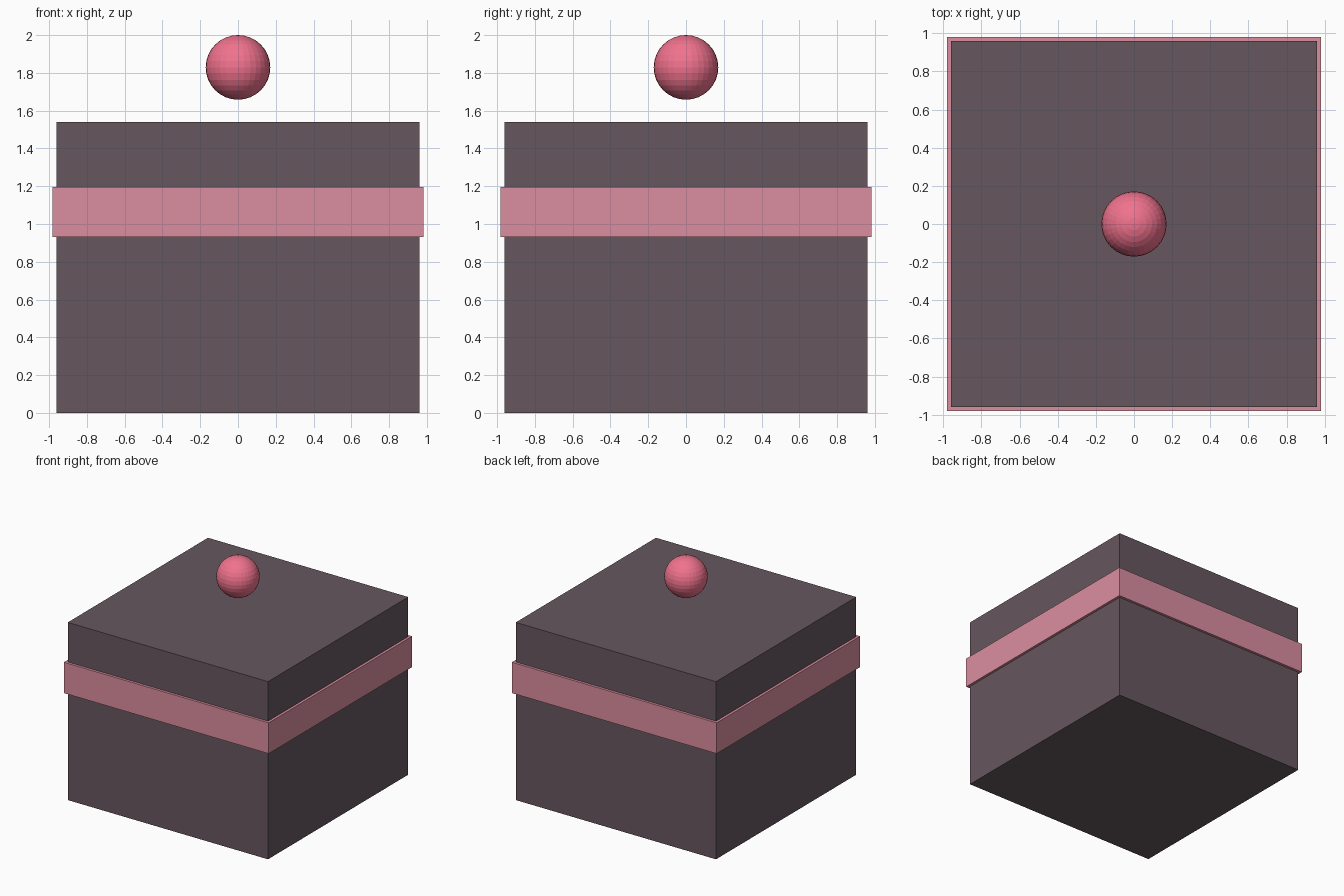
import bpy

if "Cube" in bpy.data.objects:
    bpy.data.objects.remove(bpy.data.objects["Cube"])


def material(name, rgb):
    mat = bpy.data.materials.new(name)
    mat.diffuse_color = (*rgb, 1)
    mat.use_nodes = True
    mat.node_tree.nodes["Principled BSDF"].inputs["Base Color"].default_value = mat.diffuse_color
    return mat


def box(name, width, z0, z1, mat):
    bpy.ops.mesh.primitive_cube_add(size=1, location=(0, 0, (z0 + z1) / 2))
    ob = bpy.context.object
    ob.name = name
    ob.scale = (width, width, z1 - z0)
    bpy.ops.object.transform_apply(location=False, rotation=False, scale=True)
    ob.data.materials.append(mat)
    return ob


dark = material("dark_plum", (0.133, 0.095, 0.112))
pink = material("soft_pink", (0.71, 0.27, 0.35))
rose = material("bright_rose", (0.87, 0.17, 0.27))

# Square body and the slightly wider band around it
box("body", 1.92, 0, 1.54, dark)
box("band", 1.964, 0.93, 1.197, pink)

# Faceted ball floating above the top
bpy.ops.mesh.primitive_uv_sphere_add(segments=32, ring_count=16, radius=0.171,
                                     location=(0, 0, 1.829))
ball = bpy.context.object
ball.name = "ball"
ball.data.materials.append(rose)
